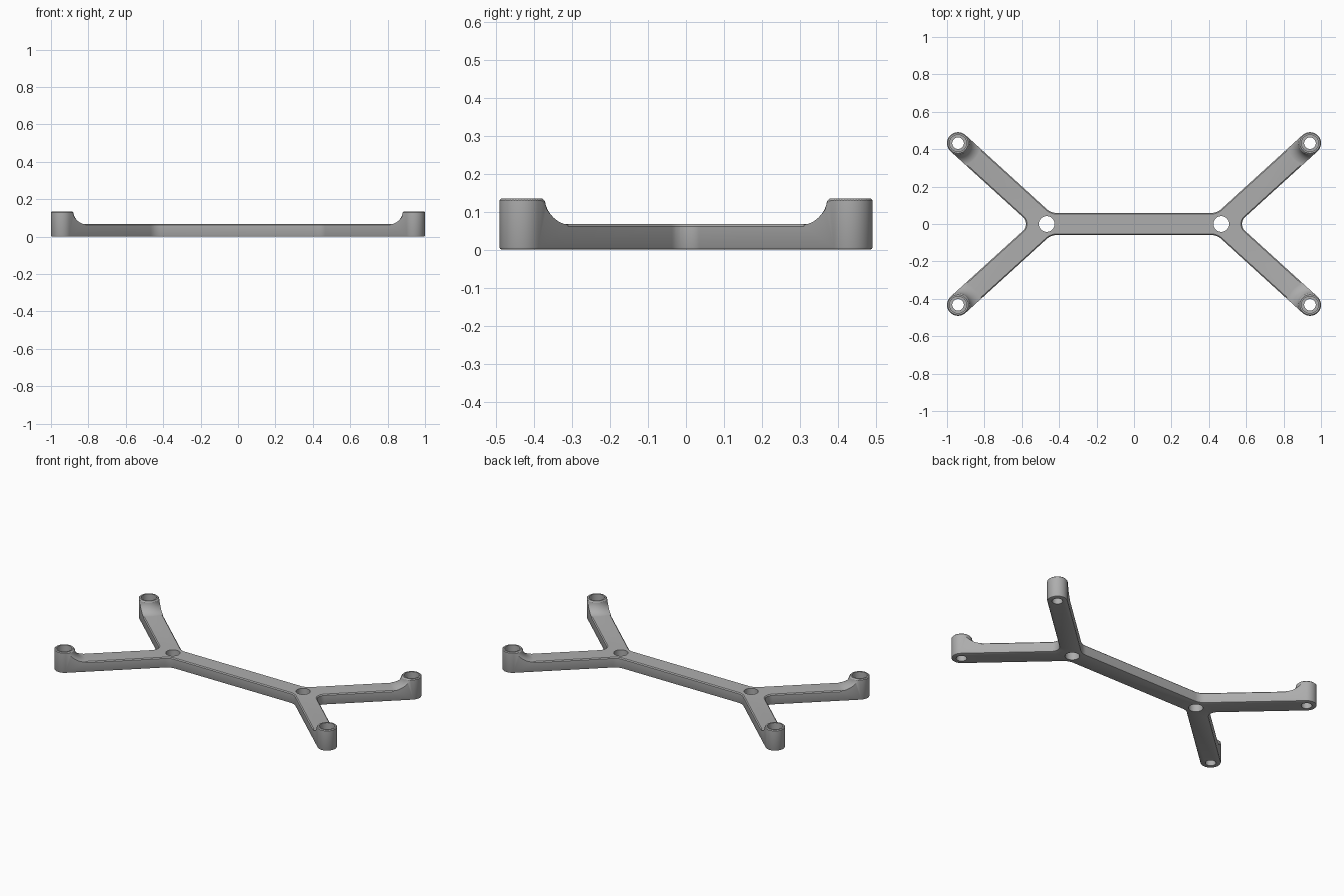
import bpy, bmesh
from math import sin, cos, tan, atan2, radians, pi

if "Cube" in bpy.data.objects:
    bpy.data.objects.remove(bpy.data.objects["Cube"], do_unlink=True)

HALF = 0.059                  # half width of bar and arms
JX = 0.466                    # junction position on x
BX, BY = 0.941, 0.432         # boss centre
BAR_Z, TOP_Z = 0.067, 0.135   # bar height, boss height
EDGE = 0.006                  # edge rounding
INNER_R, OUTER_R = 0.05, 0.08  # corner fillets
ANGLE = atan2(BY, BX - JX)

grey = bpy.data.materials.new("Plain grey")
grey.use_nodes = True
colour = (0.42, 0.42, 0.42, 1)
grey.diffuse_color = colour
grey.node_tree.nodes["Principled BSDF"].inputs["Base Color"].default_value = colour


def arc(cx, cy, r, start, end, steps, half=False):
    """Points on an arc; half skips the point on the start axis."""
    shift = 0.5 if half else 0
    return [(cx + r * cos(t), cy + r * sin(t))
            for t in (start + (end - start) * (i + shift) / (steps + shift)
                      for i in range(steps + 1))]


def outline(grow):
    """Plan outline of the whole frame, offset outward by grow."""
    quarter = arc(JX + (HALF + INNER_R) / sin(ANGLE), 0, INNER_R - grow,
                  pi, pi / 2 + ANGLE, 6, half=True)
    quarter += arc(BX, BY, HALF + grow, ANGLE - pi / 2, ANGLE + pi / 2, 24)
    quarter += arc(JX - (HALF + OUTER_R) * tan(ANGLE / 2), HALF + OUTER_R,
                   OUTER_R - grow, ANGLE - pi / 2, -pi / 2, 8)
    right_to_left = quarter + [(-x, y) for x, y in reversed(quarter)]
    return right_to_left + [(-x, -y) for x, y in right_to_left]


def loft(bm, levels):
    """Closed solid through stacked rings given as (points, z)."""
    rings = [[bm.verts.new((x, y, z)) for x, y in pts] for pts, z in levels]
    n = len(rings[0])
    for low, high in zip(rings, rings[1:]):
        for i in range(n):
            j = (i + 1) % n
            bm.faces.new((low[i], low[j], high[j], high[i]))
    bm.faces.new(rings[0][::-1])
    bm.faces.new(rings[-1])


def lathe(bm, cx, cy, profile):
    """Turned solid from (radius, z) pairs."""
    loft(bm, [([(cx + r * cos(2 * pi * i / 48), cy + r * sin(2 * pi * i / 48))
                for i in range(48)], z) for r, z in profile])


def make(name, bm):
    mesh = bpy.data.meshes.new(name)
    bm.to_mesh(mesh)
    bm.free()
    mesh.materials.append(grey)
    obj = bpy.data.objects.new(name, mesh)
    bpy.context.collection.objects.link(obj)
    return obj


def combine(obj, tool, operation):
    mod = obj.modifiers.new(operation.title(), "BOOLEAN")
    mod.object, mod.operation, mod.solver = tool, operation, "EXACT"
    bpy.context.view_layer.objects.active = obj
    bpy.ops.object.modifier_apply(modifier=mod.name)
    bpy.data.objects.remove(tool, do_unlink=True)


bosses = [(sx * BX, sy * BY) for sx in (-1, 1) for sy in (-1, 1)]

# Frame body: tall prism with a rounded bottom edge
bm = bmesh.new()
loft(bm, [(outline(-EDGE), 0), (outline(-0.002), 0.002),
          (outline(0), EDGE), (outline(0), 0.17)])
frame = make("support_frame", bm)

# Height envelope: low bar with a chamfered top edge
bm = bmesh.new()
loft(bm, [(outline(0.01), -0.05), (outline(0.01), BAR_Z - EDGE - 0.01),
          (outline(-EDGE), BAR_Z)])
envelope = make("height_envelope", bm)

# Turned bosses flaring down into the arms
flare = arc(0.1305, BAR_Z + 0.0695, 0.07, radians(270), radians(187), 14)
bm = bmesh.new()
for x, y in bosses:
    lathe(bm, x, y, [(0.1305, 0.03)] + flare + [(HALF - 0.005, TOP_Z)])
flares = make("boss_flares", bm)

# Junction holes and stepped boss holes
bm = bmesh.new()
for x in (-JX, JX):
    lathe(bm, x, 0, [(0.042, -0.1), (0.042, 0.2)])
for x, y in bosses:
    lathe(bm, x, y, [(0.031, -0.1), (0.031, 0.065), (0.045, 0.065), (0.045, 0.2)])
holes = make("hole_cutters", bm)

combine(envelope, flares, "UNION")
combine(frame, envelope, "INTERSECT")
combine(frame, holes, "DIFFERENCE")

# Smooth rounds, crisp edges
bpy.ops.object.select_all(action="DESELECT")
frame.select_set(True)
bpy.context.view_layer.objects.active = frame
bpy.ops.object.shade_smooth_by_angle(angle=radians(30))
